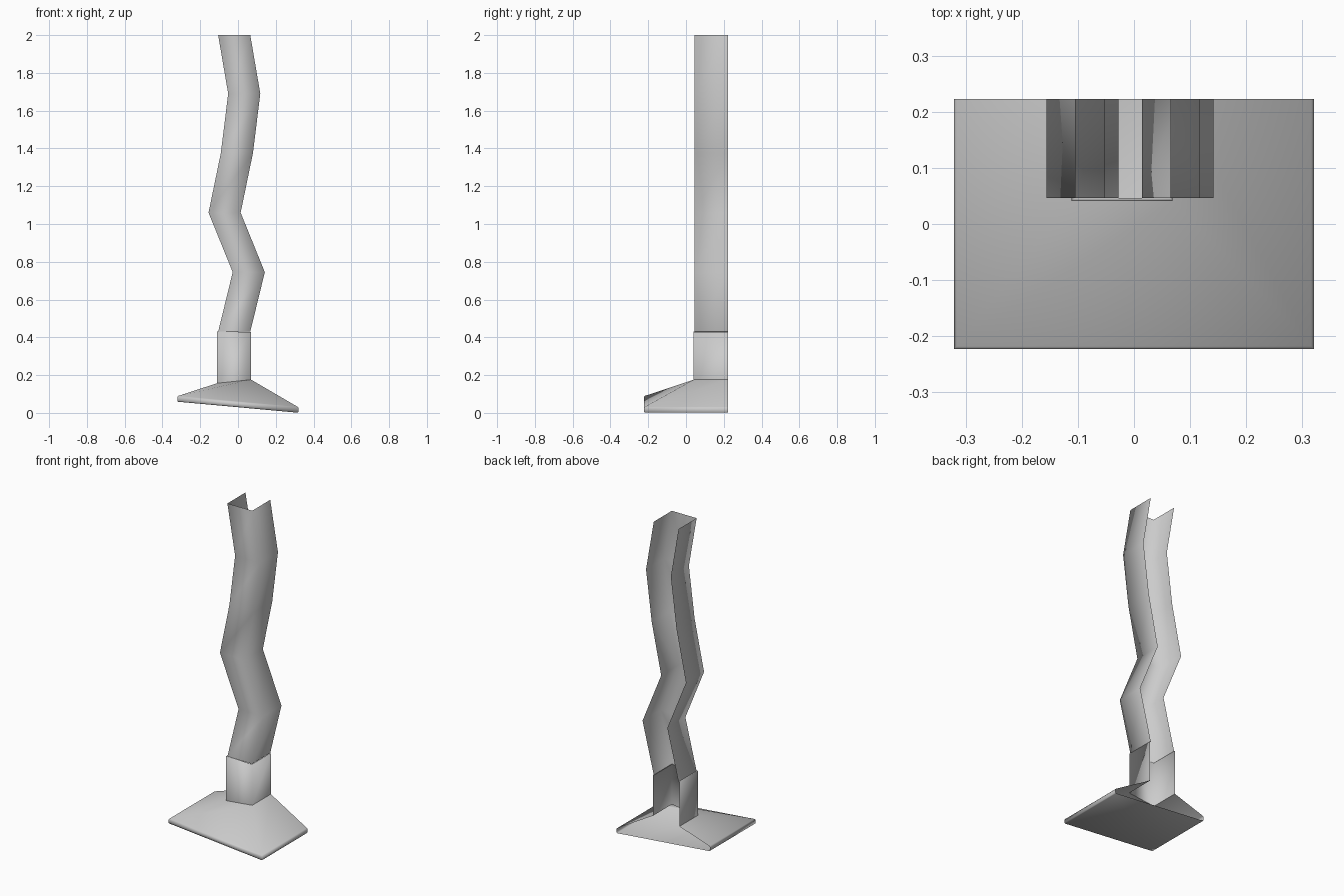
import bpy
import bmesh

if "Cube" in bpy.data.objects:
    bpy.data.objects.remove(bpy.data.objects["Cube"])

BACK = 0.223          # open rear plane shared by every part


def section(x0, x1, y, z0, z1):
    """U-shaped open section: left rear, left front, right front, right rear."""
    return [(x0, BACK, z0), (x0, y, z0), (x1, y, z1), (x1, BACK, z1)]


def skin(name, sections, floor=False, smooth=True):
    """Bridge a stack of U sections (bottom to top) into a sheet."""
    bm = bmesh.new()
    rows = [[bm.verts.new(p) for p in s] for s in sections]
    for a, b in zip(rows, rows[1:]):
        for i in range(3):
            bm.faces.new((a[i], a[i + 1], b[i + 1], b[i]))
    if floor:
        bm.faces.new(list(reversed(rows[0])))
    mesh = bpy.data.meshes.new(name)
    bm.to_mesh(mesh)
    bm.free()
    for p in mesh.polygons:
        p.use_smooth = smooth
    obj = bpy.data.objects.new(name, mesh)
    bpy.context.collection.objects.link(obj)
    return obj


# Tilted foot: rounded rim, sloping hood, closed floor
rim = []
for inset, h in ((0.004, 0.0), (0.0, 0.005), (0.0, 0.025), (0.005, 0.031)):
    x = 0.321 - inset
    rim.append(section(-x, x, -0.223 + inset, 0.059 + h, 0.001 + h))
hood_top = section(-0.111, 0.069, 0.041, 0.157, 0.176)
skin("foot", rim + [hood_top], floor=True)

# Straight collar with a small inward lip
skin("collar", [hood_top,
                section(-0.111, 0.069, 0.041, 0.432, 0.428),
                section(-0.105, 0.064, 0.046, 0.432, 0.428)])

# Zigzag channel: left edge x and height at each bend
WIDTH = 0.17
bends = [(-0.105, 0.43), (-0.028, 0.745), (-0.156, 1.06),
         (-0.091, 1.375), (-0.052, 1.69), (-0.105, 2.0)]
skin("bent_pipe", [section(x, x + WIDTH, 0.046, z, z) for x, z in bends])
